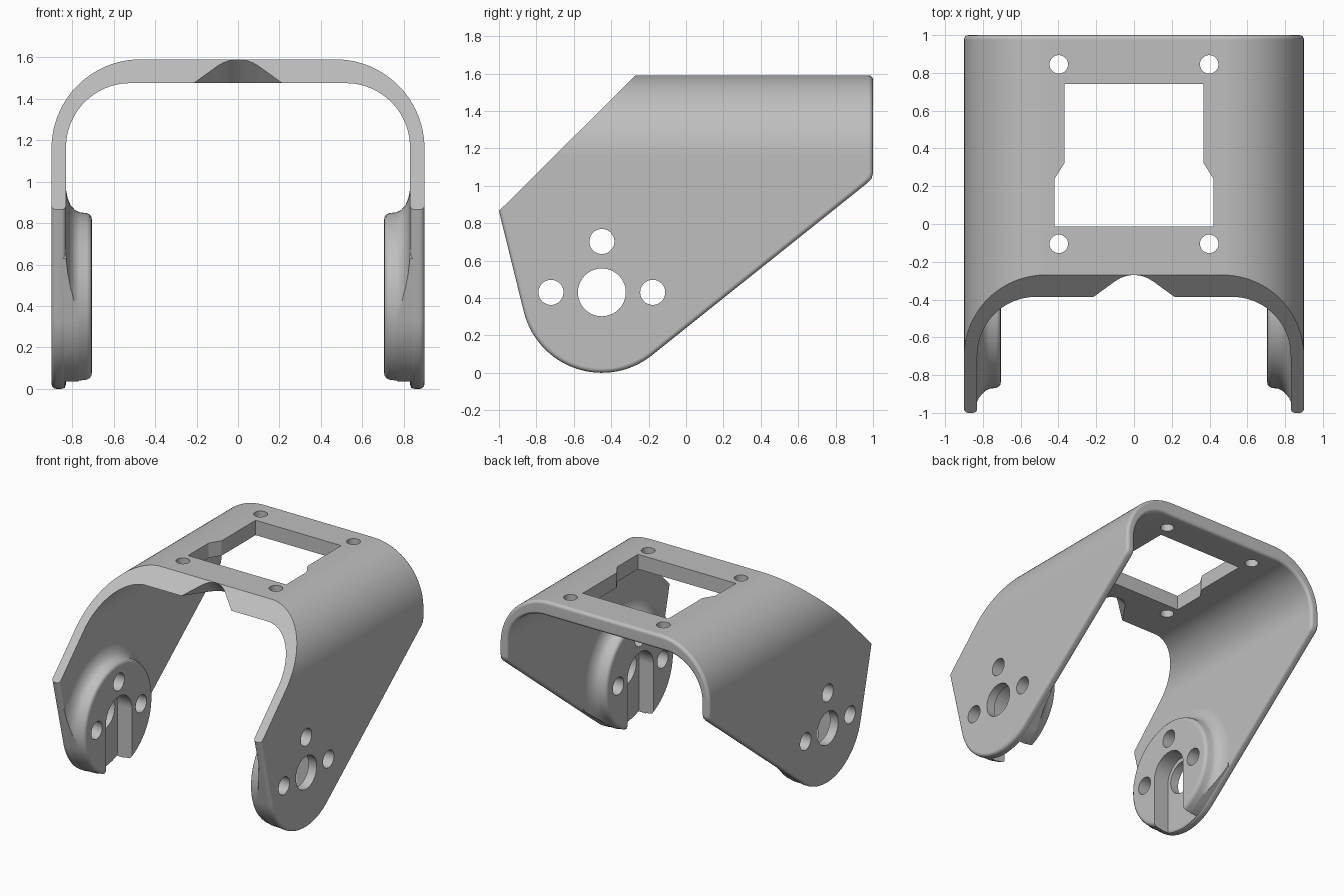
import bpy, bmesh, math
from mathutils import Vector

old = bpy.data.objects.get("Cube")
if old:
    bpy.data.objects.remove(old)

grey = bpy.data.materials.new("plain_grey")
grey.use_nodes = True
colour = (0.52, 0.52, 0.52, 1)
grey.diffuse_color = colour
grey.node_tree.nodes["Principled BSDF"].inputs["Base Color"].default_value = colour

PIVOT = (-0.45, 0.43)          # y, z of the hinge axis
RIM = 0.43                     # radius of the rounded arm ends


def prism(name, outline, place, start, end):
    """Extrude a 2D outline; place(u, v, w) maps it into 3D."""
    bm = bmesh.new()
    a = [bm.verts.new(place(u, v, start)) for u, v in outline]
    b = [bm.verts.new(place(u, v, end)) for u, v in outline]
    bm.faces.new(a)
    bm.faces.new(b[::-1])
    for i in range(len(a)):
        j = (i + 1) % len(a)
        bm.faces.new((a[i], b[i], b[j], a[j]))
    bmesh.ops.recalc_face_normals(bm, faces=bm.faces)
    mesh = bpy.data.meshes.new(name)
    bm.to_mesh(mesh)
    bm.free()
    obj = bpy.data.objects.new(name, mesh)
    bpy.context.collection.objects.link(obj)
    return obj


def along_x(u, v, w): return (w, u, v)
def along_y(u, v, w): return (u, w, v)
def along_z(u, v, w): return (u, v, w)


def arc(cx, cy, r, a0, a1, n):
    steps = [math.radians(a0 + (a1 - a0) * i / n) for i in range(n + 1)]
    return [(cx + r * math.cos(t), cy + r * math.sin(t)) for t in steps]


def circle(cx, cy, r, n=40):
    return arc(cx, cy, r, 0, 360, n)[:-1]


def combine(target, tool, operation="DIFFERENCE"):
    mod = target.modifiers.new("combine", "BOOLEAN")
    mod.object, mod.operation, mod.solver = tool, operation, "EXACT"
    bpy.context.view_layer.objects.active = target
    bpy.ops.object.modifier_apply(modifier=mod.name)
    bpy.data.objects.remove(tool)


def side_outline(r):
    top = [(-1, 0.865), (-0.27, 1.59), (1, 1.59), (1, 1.07), (0.992, 1.038), (0.97, 1.015)]
    return top + arc(*PIVOT, r, -51.3, -166, 32)


# Bent sheet: U-shaped section trimmed to the side outline
outer = [(0.9, -0.1)] + arc(0.47, 1.16, 0.43, 0, 90, 24)
inner = [(0.83, -0.1)] + arc(0.52, 1.165, 0.31, 0, 90, 24)
section = outer + [(-x, z) for x, z in outer[::-1]] + [(-x, z) for x, z in inner] + inner[::-1]
bracket = prism("bracket", section, along_y, -1.2, 1.2)
combine(bracket, prism("trim", side_outline(RIM), along_x, -1.2, 1.2), "INTERSECT")

# Round the edges of the rear and lower rim
bm = bmesh.new()
bm.from_mesh(bracket.data)
bmesh.ops.remove_doubles(bm, verts=bm.verts, dist=1e-5)
bm.normal_update()


def is_rim(f):
    n, c = f.normal, f.calc_center_median()
    return abs(n.x) < 0.02 and (n.y > 0.5 or n.z < -0.1) and not (n.z < -0.9 and c.z > 1.4)


edges = [e for e in bm.edges if len(e.link_faces) == 2
         and sum(is_rim(f) for f in e.link_faces) == 1 and e.calc_face_angle() > 0.9
         and not any(f.normal.y < -0.6 and f.normal.z > 0.6 for f in e.link_faces)]
bmesh.ops.bevel(bm, geom=edges, offset=0.024, segments=4, profile=0.5, affect="EDGES")
bm.to_mesh(bracket.data)
bm.free()


# Hinge bosses with a flared foot and an open slot
def make_boss(side):
    ring = [(-0.03, 0.53), (0, 0.53), (0.008, 0.49), (0.022, 0.457), (0.042, 0.434),
            (0.065, 0.422), (0.1, 0.418), (0.115, 0.411), (0.123, 0.4), (0.125, 0.385)]
    bm = bmesh.new()
    loops = [[bm.verts.new((side * (0.83 - d), y, z)) for y, z in circle(*PIVOT, r, 72)]
             for d, r in ring]
    for a, b in zip(loops, loops[1:]):
        for i in range(72):
            j = (i + 1) % 72
            bm.faces.new((a[i], a[j], b[j], b[i]))
    bm.faces.new(loops[0])
    bm.faces.new(loops[-1])
    bmesh.ops.recalc_face_normals(bm, faces=bm.faces)
    mesh = bpy.data.meshes.new("boss")
    bm.to_mesh(mesh)
    bm.free()
    boss = bpy.data.objects.new("boss", mesh)
    bpy.context.collection.objects.link(boss)
    combine(boss, prism("trim", side_outline(RIM - 0.004), along_x, -1.2, 1.2), "INTERSECT")
    y, z = PIVOT
    slot = arc(y, z, 0.16, 0, 180, 20) + [(y - 0.16, -0.2), (y + 0.16, -0.2)]
    combine(boss, prism("slot", slot, along_x, side * 0.6, side * 0.835), "DIFFERENCE")
    return boss


for side in (-1, 1):
    combine(bracket, make_boss(side), "UNION")

# Hinge bore and screw holes through both arms
y, z = PIVOT
for dy, dz, r in ((0, 0, 0.128), (-0.272, 0, 0.067), (0.272, 0, 0.067), (0, 0.272, 0.067)):
    combine(bracket, prism("bore", circle(y + dy, z + dz, r), along_x, -1.2, 1.2))

# Stepped window and four screw holes in the top
half = [(0.42, -0.012), (0.42, 0.24), (0.367, 0.325), (0.367, 0.74)]
window = half + [(-x, v) for x, v in half[::-1]]
combine(bracket, prism("window", window, along_z, 1.3, 1.8))
for x in (-0.398, 0.398):
    for v in (-0.105, 0.845):
        combine(bracket, prism("screw_hole", circle(x, v, 0.049, 32), along_z, 1.3, 1.8))

# Bell-shaped notch cut square to the sloping front edge
bell = [(0.29, 1.42), (0.1, 1.557), (0.075, 1.572), (0.05, 1.582), (0.025, 1.588)]
notch = bell + [(0, 1.59)] + [(-x, v) for x, v in bell[::-1]]
combine(bracket, prism("notch", notch, lambda u, v, w: (u, v - 1.86 + w, v - w), -0.1, 0.2))

# Finish
bracket.data.materials.clear()
bracket.data.materials.append(grey)
for p in bracket.data.polygons:
    p.material_index = 0
bpy.ops.object.select_all(action="DESELECT")
bracket.select_set(True)
bpy.context.view_layer.objects.active = bracket
bpy.ops.object.shade_smooth_by_angle(angle=math.radians(30))
weighted = bracket.modifiers.new("weighted_normals", "WEIGHTED_NORMAL")
weighted.keep_sharp = True
